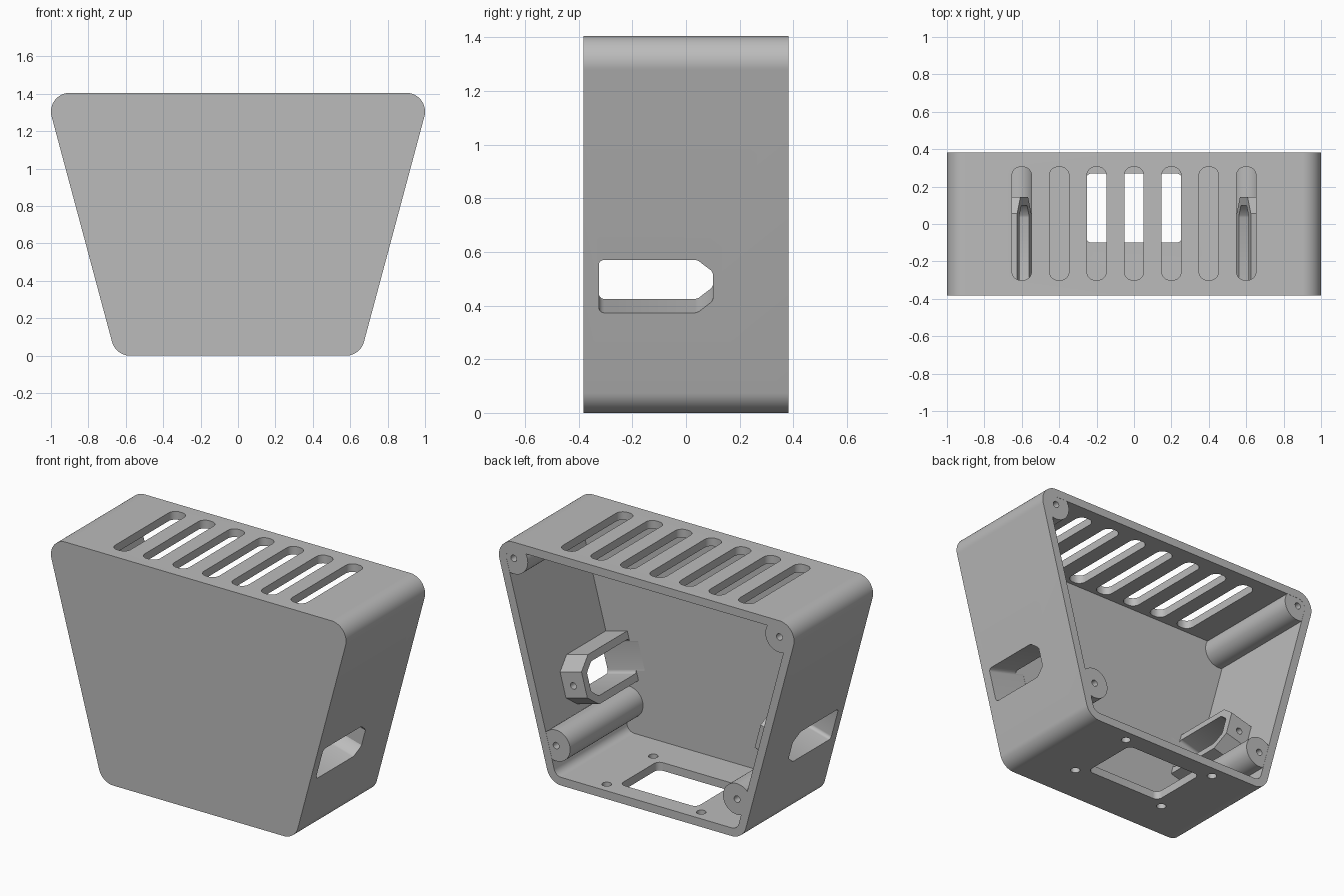
import bpy, bmesh, math
from mathutils import Vector

if "Cube" in bpy.data.objects:
    bpy.data.objects.remove(bpy.data.objects["Cube"])

Y0, Y1 = -0.3825, 0.3825        # front and back planes
TILT = math.radians(15)         # lean of the side walls
WALL = 0.05

grey = bpy.data.materials.new("plain_grey")
grey.diffuse_color = (0.5, 0.5, 0.5, 1)
grey.use_nodes = True
grey.node_tree.nodes["Principled BSDF"].inputs["Base Color"].default_value = grey.diffuse_color


def prism(name, pts, place, a, b):
    """Extrude a 2D outline from depth a to depth b; place(p, q, depth) -> 3D."""
    bm = bmesh.new()
    lo = [bm.verts.new(place(p, q, a)) for p, q in pts]
    hi = [bm.verts.new(place(p, q, b)) for p, q in pts]
    bm.faces.new(lo)
    bm.faces.new(hi)
    n = len(pts)
    for i in range(n):
        j = (i + 1) % n
        bm.faces.new((lo[i], lo[j], hi[j], hi[i]))
    bmesh.ops.recalc_face_normals(bm, faces=bm.faces)
    me = bpy.data.meshes.new(name)
    bm.to_mesh(me)
    bm.free()
    me.materials.append(grey)
    ob = bpy.data.objects.new(name, me)
    bpy.context.collection.objects.link(ob)
    return ob


def arc(cx, cy, r, a0, a1, n):
    return [(cx + r * math.cos(math.radians(a0 + (a1 - a0) * i / n)),
             cy + r * math.sin(math.radians(a0 + (a1 - a0) * i / n))) for i in range(n + 1)]


def circle(cx, cy, r, n=40):
    return arc(cx, cy, r, 0, 360, n)[:-1]


def rounded_box(x0, x1, y0, y1, r, n=8):
    return (arc(x1 - r, y1 - r, r, 0, 90, n) + arc(x0 + r, y1 - r, r, 90, 180, n)
            + arc(x0 + r, y0 + r, r, 180, 270, n) + arc(x1 - r, y0 + r, r, 270, 360, n))


def trapezoid(r):
    """Rounded trapezoid; the same corner centres serve the outside and inside."""
    right = arc(0.577, 0.1, r, -90, -15, 14) + arc(0.9, 1.305, r, -15, 90, 18)
    return right + [(-x, z) for x, z in reversed(right)]


def along_y(x, z, d):
    return Vector((x, d, z))


def along_z(x, y, d):
    return Vector((x, y, d))


def side_place(s):
    """Outline in (y, up the slanted wall), depth measured inward from the wall."""
    c, k = math.cos(TILT), math.sin(TILT)
    return lambda y, v, d: Vector((s * (0.780 + k * v - c * d), y, 0.4715 + c * v + k * d))


def combine(target, tool, op):
    m = target.modifiers.new(op, 'BOOLEAN')
    m.operation = op
    m.solver = 'EXACT'
    m.object = tool
    bpy.context.view_layer.objects.active = target
    bpy.ops.object.modifier_apply(modifier=m.name)
    bpy.data.objects.remove(tool, do_unlink=True)


# Open-backed shell
shell = prism("enclosure_shell", trapezoid(0.1), along_y, Y0, Y1)
combine(shell, prism("cavity", trapezoid(0.1 - WALL), along_y, -0.324, 0.6), 'DIFFERENCE')

# Corner screw bosses and the bracket lining each side opening
BOSSES = [(s * x, z) for s in (-1, 1) for x, z in ((0.9, 1.305), (0.613, 0.235))]
for x, z in BOSSES:
    combine(shell, prism("screw_boss", circle(x, z, 0.095, 48), along_y, -0.36, Y1 - 0.001), 'UNION')

collar = [(-0.36, -0.147), (0.056, -0.147), (0.145, -0.077),
          (0.145, 0.077), (0.056, 0.147), (-0.36, 0.147)]
opening = (arc(-0.305, 0.082, 0.02, 90, 180, 5) + arc(-0.305, -0.082, 0.02, 180, 270, 5)
           + [(0.035, -0.102), (0.047, -0.098), (0.094, -0.061), (0.1, -0.05),
              (0.1, 0.05), (0.094, 0.061), (0.047, 0.098), (0.035, 0.102)])
for s in (-1, 1):
    combine(shell, prism("side_bracket", collar, side_place(s), 0.025, 0.2), 'UNION')
for s in (-1, 1):
    combine(shell, prism("side_opening", opening, side_place(s), -0.08, 0.26), 'DIFFERENCE')
    combine(shell, prism("bracket_hole", circle(s * 0.662, 0.497, 0.02, 20), along_y, 0.05, 0.2), 'DIFFERENCE')

# Screw holes in the bosses
for x, z in BOSSES:
    combine(shell, prism("boss_hole", circle(x, z, 0.02, 20), along_y, 0.0, 0.5), 'DIFFERENCE')

# Vent slots in the top
for i in range(-3, 4):
    slot = rounded_box(i * 0.2 - 0.052, i * 0.2 + 0.052, -0.3, 0.305, 0.045)
    combine(shell, prism("vent_slot", slot, along_z, 1.3, 1.5), 'DIFFERENCE')

# Socket opening in the floor with four fixing holes
combine(shell, prism("socket_opening", rounded_box(-0.26, 0.26, -0.1, 0.27, 0.035),
                     along_z, -0.1, 0.1), 'DIFFERENCE')
for x in (-0.32, 0.32):
    for y in (-0.14, 0.31):
        combine(shell, prism("fixing_hole", circle(x, y, 0.027, 24), along_z, -0.1, 0.1), 'DIFFERENCE')

# Smooth the curved walls, keep the edges crisp
bpy.ops.object.select_all(action='DESELECT')
shell.select_set(True)
bpy.context.view_layer.objects.active = shell
bpy.ops.object.shade_smooth_by_angle(angle=math.radians(25))
